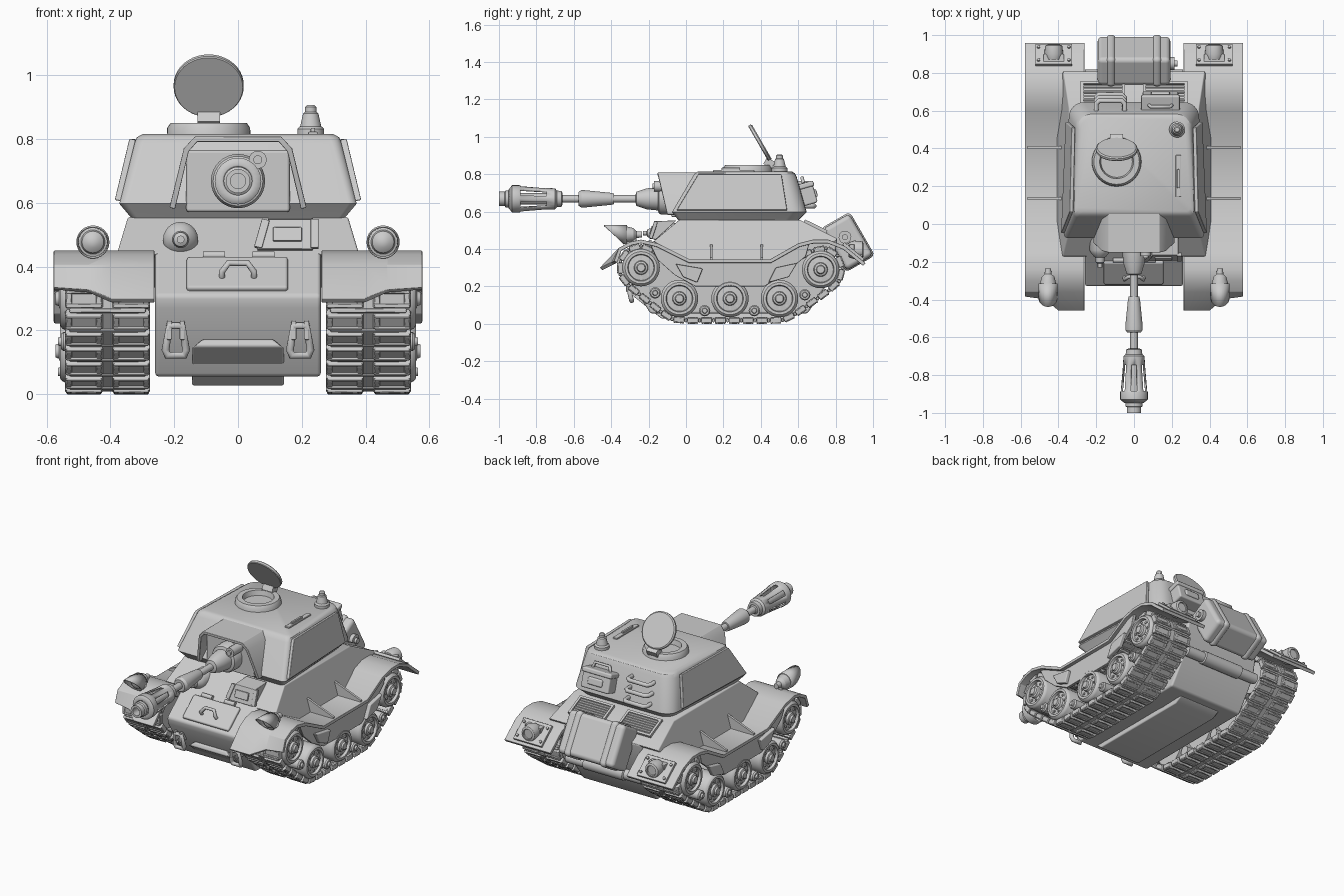
import bpy, bmesh
from math import pi, sin, cos, radians
from mathutils import Matrix, Vector

if "Cube" in bpy.data.objects:
    bpy.data.objects.remove(bpy.data.objects["Cube"])
T = Matrix.Translation

def R(deg, axis): return Matrix.Rotation(radians(deg), 4, axis)

def make(name, bm, bevel=0, mirror=False, solid=0, seg=2):
    bmesh.ops.recalc_face_normals(bm, faces=bm.faces)
    me = bpy.data.meshes.new(name); bm.to_mesh(me); bm.free()
    for p in me.polygons: p.use_smooth = True
    me.set_sharp_from_angle(angle=radians(32))
    ob = bpy.data.objects.new(name, me); bpy.context.collection.objects.link(ob)
    if solid:
        m = ob.modifiers.new("solid", 'SOLIDIFY'); m.thickness = solid; m.offset = -1
    if bevel:
        m = ob.modifiers.new("bevel", 'BEVEL'); m.width = bevel; m.segments = seg
        m.limit_method = 'ANGLE'; m.harden_normals = True
    if mirror: ob.modifiers.new("mirror", 'MIRROR')
    return ob

def box(bm, size, M): bmesh.ops.create_cube(bm, size=1, matrix=M @ Matrix.Diagonal((*size, 1)))

def prism(bm, pts, x0, x1):
    a, b = [[bm.verts.new((x, y, z)) for y, z in pts] for x in (x0, x1)]
    bm.faces.new(a); bm.faces.new(b[::-1]); n = len(pts)
    for i in range(n): bm.faces.new((a[i], b[i], b[(i+1) % n], a[(i+1) % n]))

def grid(bm, rows, closed=False):
    vs = [[bm.verts.new(p) for p in r] for r in rows]; n = len(rows[0])
    faces = [[bm.faces.new((a[i], a[(i+1) % n], b[(i+1) % n], b[i])) for i in range(n if closed else n-1)]
             for a, b in zip(vs, vs[1:])]
    return vs, faces

def lathe(bm, prof, M, n=32):
    rows = [[M @ Vector((r*cos(2*pi*i/n), r*sin(2*pi*i/n), h)) for i in range(n)] for r, h in prof]
    vs, faces = grid(bm, rows, True)
    poles = [v for row, (r, h) in zip(vs, prof) if r == 0 for v in row]
    if poles: bmesh.ops.remove_doubles(bm, verts=poles, dist=1e-5)
    return faces

def cyl(bm, r, h, M, n=16): lathe(bm, [(0, 0), (r, 0), (r, h), (0, h)], M, n)

def tube(name, pts, r=.009, cyclic=False):
    cu = bpy.data.curves.new(name, 'CURVE'); cu.dimensions = '3D'
    cu.bevel_depth = r; cu.bevel_resolution = 3; cu.use_fill_caps = True
    s = cu.splines.new('POLY'); s.points.add(len(pts)-1); s.use_cyclic_u = cyclic
    for p, c in zip(s.points, pts): p.co = (*c, 1)
    bpy.context.collection.objects.link(bpy.data.objects.new(name, cu))

new = bmesh.new
AX, FRONT = R(90, 'Y'), R(90, 'X')          # lathe axis to +x / -y
def gy(z): return -.33 + (z-.31)*1.2        # glacis depth at height z
def glacis(x, z, up=0): return T((x, gy(z), z)) @ R(39.8, 'X') @ T((0, 0, up))

# hull
bm = new()
prism(bm, [(-.33, .31), (-.325, .27), (-.19, .055), (.65, .055), (.78, .25), (.81, .455), (.61, .553), (gy(.553), .553)], -.26, .26)
make("lower_hull", bm, .012)
bm = new()
prism(bm, [(gy(.44), .44), (-.12, .41), (.02, .335), (.45, .335), (.6, .42), (.8, .44), (.81, .455), (.61, .555), (gy(.555), .555)], -1, 1)
for v in bm.verts: v.co.x *= .345 + (.555-v.co.z)*.3
make("upper_hull", bm, .006)
bm = new()
prism(bm, [(-.285, .15), (-.275, .172), (-.2, .172), (.6, .1), (.6, .055), (.55, .027), (-.13, .027)], -.145, .145)
for v in bm.verts:
    if v.co.z > .165: v.co.x *= .75
make("belly_pan", bm, .008)

# fenders: wavy sheet with stepped front lip
prof = [(-.46, .30), (-.36, .405), (-.30, .438), (-.24, .45), (-.15, .43), (.02, .345), (.45, .345), (.6, .43), (.68, .45), (.76, .45), (.85, .415), (.96, .325)]
bm = new()
rows = [[(x, y+(s*.075 if i == 0 else 0), z+(s*.035 if i == 0 else 0)) for i, (y, z) in enumerate(prof)]
        for x, s in ((.262, 0), (.40, 0), (.47, .8), (.578, 1))]
grid(bm, rows)
make("fender", bm, .003, True, .02)
bm = new()
prism(bm, [(-.2, .44), (-.14, .42), (.02, .335), (.45, .335), (.6, .42), (.66, .43), (.64, .36), (.53, .27), (.42, .2), (.05, .2), (-.06, .26), (-.15, .34)], .535, .556)
make("side_skirt", bm, .004, True)
bm = new()
for p in ([(-.055, .32), (.09, .295), (.06, .22), (-.015, .25)], [(.44, .22), (.48, .3), (.595, .325), (.55, .25)]):
    prism(bm, p, .55, .578)
make("skirt_plate", bm, .006, True)
bm = new()
for y in (.135, .405):
    a = [[bm.verts.new((x, y+d, z)) for x, z in ((.37, .43), (.37, .34), (.565, .34), (.565, .355))] for d in (-.007, .007)]
    bm.faces.new(a[0]); bm.faces.new(a[1])
    for i in range(4): bm.faces.new((a[0][i], a[0][i-1], a[1][i-1], a[1][i]))
make("fender_rib", bm, 0, True)

# wheels with bolts
bm = new()
wheels = [(-.24, .30), (-.035, .135), (.235, .135), (.50, .135), (.72, .29)]
for y, z in wheels:
    M = T((0, y, z)) @ AX
    lathe(bm, [(0, .572), (.02, .572), (.024, .562), (.034, .558), (.038, .545), (.068, .542), (.072, .558), (.086, .558), (.095, .55), (.1, .54), (.1, .30), (0, .30)], M, 28)
    for i in range(8):
        cyl(bm, .007, .01, T((.54, y+.053*cos(i*pi/4), z+.053*sin(i*pi/4))) @ AX, 8)
for y, z in ((-.165, .165), (.10, .07), (.365, .07), (.635, .155)):
    lathe(bm, [(0, .565), (.012, .565), (.015, .555), (.024, .555), (.03, .547), (.03, .30), (0, .30)], T((0, y, z)) @ AX, 16)
make("wheels", bm, 0, True)

# track path: arcs around the wheels, sagging top run
path = []
for (cy, cz), a0, a1 in ((wheels[0], 90, 231), (wheels[1], 231, 270), (wheels[3], 270, 305), (wheels[4], 305, 450)):
    for i in range(17):
        a = radians(a0+(a1-a0)*i/16); path.append(Vector((0, cy+.117*cos(a), cz+.117*sin(a))))
path += [Vector((0, y, z)) for y, z in ((.6, .355), (.45, .30), (.25, .285), (.03, .30), (-.12, .36))]
seg = [(a, b-a) for a, b in zip(path, path[1:]+path[:1])]
total = sum(d.length for _, d in seg); N = 38; pitch = total/N
def at(s):
    s %= total
    for a, d in seg:
        if s <= d.length: return a + d*(s/max(d.length, 1e-9))
        s -= d.length
    return path[0].copy()
bm = new(); X = Vector((1, 0, 0))
for k in range(N):
    p, q = at(k*pitch), at((k+1)*pitch)
    t = (q-p).normalized()
    M = Matrix((X, t, X.cross(t))).transposed().to_4x4(); M.translation = (p+q)/2 + Vector((.409, 0, 0))
    box(bm, (.2, pitch, .014), M)
    for sx in (-1, 1):              # pads with a raised window frame
        box(bm, (.118, pitch*.8, .027), M @ T((sx*.074, 0, 0)))
        for e in (-1, 1):
            box(bm, (.112, .013, .037), M @ T((sx*.074, e*pitch*.3, 0)))
            box(bm, (.018, pitch*.5, .036), M @ T((sx*.074+e*.047, 0, 0)))
    box(bm, (.24, .014, .02), M @ T((0, pitch*.5, 0)))
make("track", bm, .004, True, seg=1)

# turret body: stacked rounded rings
def ring(y0, y1, wf, wr, z, rf, rr):
    out = []
    for sx, yy, w, r, a0 in ((1, y1, wr, rr, 0), (-1, y1, wr, rr, 90), (-1, y0, wf, rf, 180), (1, y0, wf, rf, 270)):
        cy = yy + (-r if yy == y1 else r)
        out += [(sx*(w-r)+r*cos(radians(a0+i*15)), cy+r*sin(radians(a0+i*15)), z) for i in range(7)]
    return out
bm = new()
vs, _ = grid(bm, [ring(-.04, .6, .335, .305, .553, .02, .07), ring(-.075, .645, .372, .345, .597, .025, .08),
                  ring(.035, .592, .325, .31, .785, .03, .08), ring(.048, .582, .318, .3, .805, .03, .075),
                  ring(.065, .565, .3, .285, .815, .03, .07)], True)
bm.faces.new(vs[0]); bm.faces.new(vs[-1])
make("turret", bm)
bm = new()
grid(bm, [[(.367, -.05, .605), (.343, .54, .605)], [(.321, .065, .797), (.311, .51, .797)]])
make("turret_side_plate", bm, .004, True, .02)
bm = new()
sec = [(-.215, .585), (-.17, .77), (-.135, .808), (.135, .808), (.17, .77), (.215, .585)]
grid(bm, [[(x, -.10-(z-.585)*.23, z) for x, z in sec], [(x, -.04+(z-.585)*.52, z) for x, z in sec]])
make("gun_hood", bm, .003, solid=.018)
bm = new(); box(bm, (.325, .12, .195), T((0, -.02, .668)))
make("mantlet", bm, .01)

# gun, sight and slotted muzzle brake
G = T((0, 0, .668)) @ FRONT
bm = new()
lathe(bm, [(0, .05), (.085, .05), (.085, .13), (.078, .145), (.062, .15), (.056, .21), (.038, .265), (.02, .27), (.02, .385), (.028, .385), (.032, .40),
           (.046, .54), (.046, .56), (.036, .575), (.02, .575), (.02, .66), (.03, .67), (.03, .94)], G)
cyl(bm, .028, .11, T((.062, -.06, .735)) @ FRONT)
cyl(bm, .014, .12, T((.062, -.06, .735)) @ FRONT)
lathe(bm, [(.028, .93), (.045, .945), (.045, .965), (.038, .97), (.038, 1), (.024, 1), (.024, .95), (0, .95)], G)
make("gun_barrel", bm)
bm = new()
f = lathe(bm, [(.03, .66), (.042, .665), (.044, .69), (.056, .70), (.058, .745), (.07, .885), (.073, .89), (.073, .93), (.05, .948)], G, 24)
bmesh.ops.delete(bm, geom=[f[4][i] for i in range(24) if i % 4 in (1, 2)], context='FACES')
make("muzzle_brake", bm, solid=.01)

# cupola, open lid, roof fittings
bm = new()
lathe(bm, [(.132, .80), (.13, .835), (.12, .85), (.09, .85), (.083, .82), (0, .82)], T((-.092, .33, 0)), 40)
box(bm, (.07, .05, .04), T((-.092, .445, .86)) @ R(-30, 'X'))
make("cupola", bm)
bm = new()
lathe(bm, [(0, -.01), (.107, -.01), (.11, -.006), (.11, .006), (.103, .012), (0, .012)], T((-.092, .395, .967)) @ R(-60, 'X'), 40)
make("hatch_lid", bm)
bm = new()
lathe(bm, [(.042, .80), (.042, .832), (.033, .84), (.024, .88), (.018, .885), (.018, .9), (.012, .906), (0, .906)], T((.228, .5, 0)), 24)
make("antenna_mount", bm)
bm = new(); box(bm, (.03, .22, .016), T((.235, .255, .815))); box(bm, (.014, .1, .03), T((.235, .24, .82)))
make("roof_vent", bm, .004)

# turret rear: grab rails and stowage box
for i, z in enumerate((.63, .69, .75)):
    y = .645-(z-.597)*.28
    tube("rear_rail_%d" % i, [(-.20, y-.03, z), (-.20, y+.035, z), (-.185, y+.05, z), (-.065, y+.05, z), (-.05, y+.035, z), (-.05, y-.03, z)], .013)
bm = new(); S = T((.14, .645, .695)) @ R(16, 'X')
box(bm, (.19, .09, .12), S); box(bm, (.205, .105, .03), S @ T((0, 0, .045))); box(bm, (.1, .11, .045), S @ T((0, 0, -.01)))
make("stowage_box", bm, .01)
tube("stowage_handle", [S @ Vector(p) for p in ((-.06, 0, .06), (-.05, 0, .09), (.05, 0, .09), (.06, 0, .06))])

# glacis: access hatch, handle, vision block, ball mount
bm = new(); box(bm, (.318, .155, .03), glacis(-.002, .373)); make("access_hatch", bm, .01)
bm = new()
for x in (-.075, .08): cyl(bm, .013, .07, T((x-.035, gy(.432)-.008, .435)) @ AX)
make("hatch_hinges", bm)
H = glacis(0, .37)
tube("hatch_handle", [H @ Vector(p) for p in ((-.05, -.02, .01), (-.05, -.02, .035), (-.03, .01, .045), (.03, .01, .045), (.05, -.02, .035), (.05, -.02, .01))], .01)
bm = new(); prism(bm, [(gy(.45), .45), (-.195, .455), (-.165, .548), (-.05, .553)], .06, .235)
for v in bm.verts:
    if v.co.x < .1 and v.co.z > .5: v.co.x += .035
box(bm, (.025, .02, .095), T((.24, -.175, .502)) @ R(-18, 'X')); box(bm, (.09, .02, .045), T((.155, -.18, .5)) @ R(-18, 'X'))
box(bm, (.025, .02, .095), T((.075, -.175, .502)) @ R(-18, 'X') @ R(15, 'Y'))
make("vision_block", bm, .003)
bm = new()
lathe(bm, [(.055, .03), (.055, .14), (.045, .158), (.032, .172), (.026, .177), (.022, .205), (.012, .21), (.012, .23), (0, .23)], T((-.18, 0, .485)) @ FRONT, 24)
make("ball_mount", bm)

# headlights with slanted hoods
bm = new(); L = T((.455, 0, .477)) @ FRONT
lathe(bm, [(0, .235), (.016, .235), (.018, .265), (.034, .28), (.047, .33), (.047, .335), (.038, .338), (.034, .352), (.018, .365), (0, .368)], L, 24)
cyl(bm, .015, .06, T((.455, -.28, .42)))
make("headlight", bm, 0, True)
bm = new()
c = [(cos(i*pi/12), sin(i*pi/12)) for i in range(24)]
grid(bm, [[L @ Vector((.05*a, .05*b, .315)) for a, b in c], [L @ Vector((.052*a, .052*b, .335+.052*(1+b))) for a, b in c]], True)
make("headlight_hood", bm, 0, True, .006)

# tow shackles
bm = new()
for d in (-.02, .02): box(bm, (.016, .06, .06), T((.195+d, -.29, .2)))
make("tow_bracket", bm, .004, True)
for s, n in ((1, "left"), (-1, "right")):
    tube("tow_shackle_"+n, [(s*.195+dx, y, z) for dx, y, z in ((-.02, -.31, .215), (.02, -.31, .215), (.032, -.295, .14), (.026, -.29, .122), (-.026, -.29, .122), (-.032, -.295, .14))], .013, True)

# rear: deck grilles, tank, exhaust, tail lamps
bm = new(); D = T((.165, .69, .515)) @ R(-26.1, 'X')
for e in (-1, 1):
    box(bm, (.235, .014, .03), D @ T((0, e*.06, 0))); box(bm, (.014, .13, .03), D @ T((e*.11, 0, 0)))
for i in range(7): box(bm, (.22, .007, .016), D @ T((0, -.048+i*.016, .004)) @ R(30, 'X'))
make("deck_grille", bm, 0, True)
F = T((0, .865, .437)) @ R(30, 'X')
bm = new(); box(bm, (.385, .165, .255), F); make("fuel_tank", bm, .025, seg=4)
bm = new()
for x in (-.122, .122): box(bm, (.05, .18, .27), F @ T((x, 0, 0)))
make("tank_strap", bm, .024, seg=4)
bm = new(); cyl(bm, .034, .025, F @ T((.19, 0, .03)) @ AX); cyl(bm, .016, .04, F @ T((.19, 0, .03)) @ AX); make("tank_cap", bm)
bm = new()
lathe(bm, [(0, -.26), (.032, -.26), (.032, -.14), (.04, -.135), (.04, .135), (.032, .14), (.032, .26), (0, .26)], T((0, .785, .235)) @ AX, 20)
make("exhaust_pipe", bm)
bm = new(); P = T((.425, .895, .385)) @ R(-40, 'X')
box(bm, (.195, .14, .018), P)
for x in (-.08, .08):
    for y in (-.045, .045): cyl(bm, .009, .018, P @ T((x, y, 0)), 8)
box(bm, (.11, .05, .03), T((.425, .875, .41)))
lathe(bm, [(0, .01), (.03, .01), (.03, 0), (.045, .005), (.05, .05), (.04, .08), (0, .08)], T((.425, .95, .395)) @ FRONT, 20)
make("tail_lamp", bm, .002, True, seg=1)
